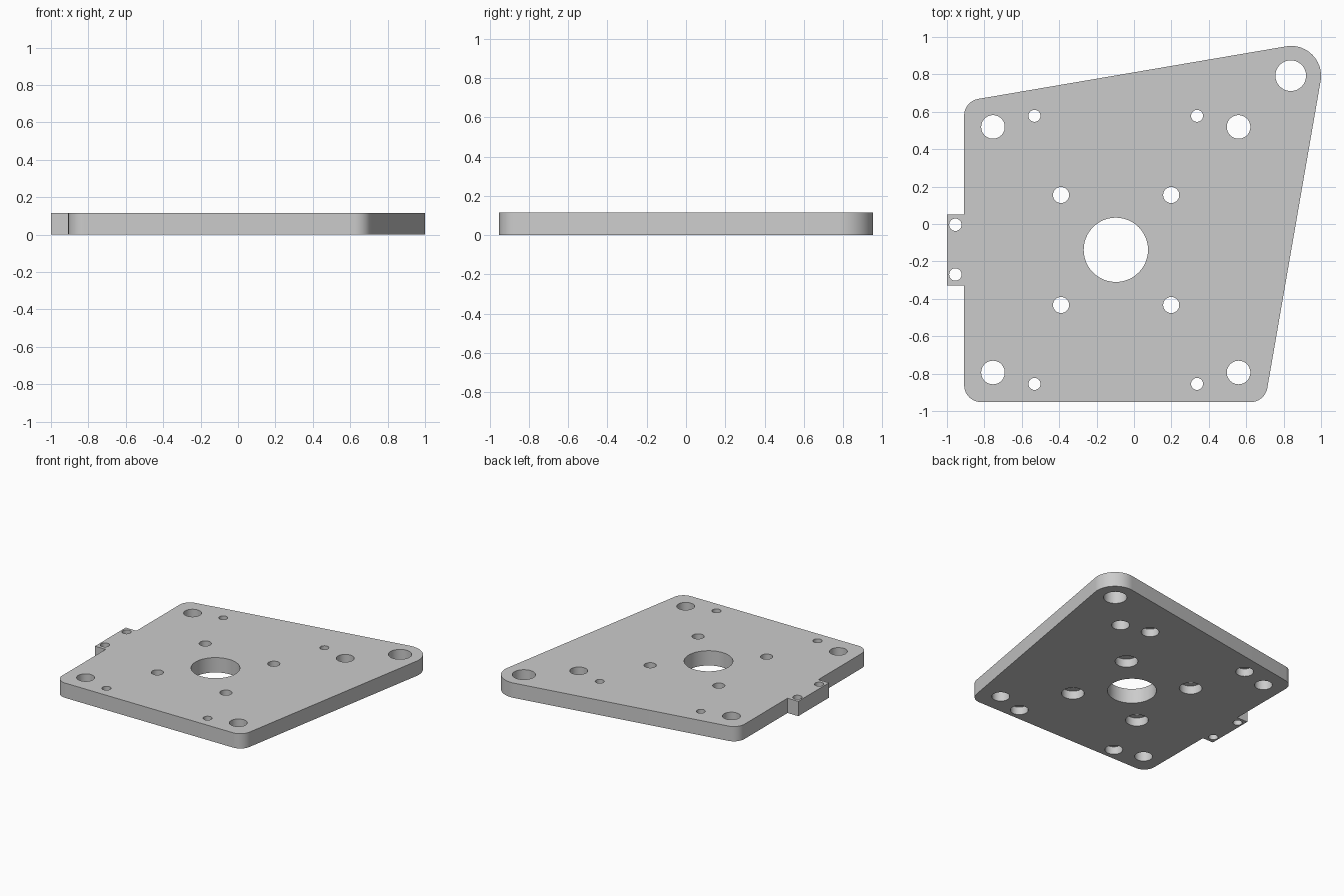
import bpy, bmesh
from math import cos, sin, pi, radians

cube = bpy.data.objects.get("Cube")
if cube:
    bpy.data.objects.remove(cube, do_unlink=True)

THICK = 0.115
TILT = 9.76          # slant of the two skewed edges, degrees
LEFT = -0.908


def arc(cx, cy, r, start, end, steps):
    angles = [radians(start + (end - start) * i / steps) for i in range(steps + 1)]
    return [(cx + r * cos(a), cy + r * sin(a)) for a in angles]


def new_object(name, bm):
    bmesh.ops.recalc_face_normals(bm, faces=bm.faces)
    mesh = bpy.data.meshes.new(name)
    bm.to_mesh(mesh)
    bm.free()
    obj = bpy.data.objects.new(name, mesh)
    bpy.context.collection.objects.link(obj)
    return obj


def add_bore(bm, x, y, profile, n=48):
    """Closed stepped cylinder from (radius, z) pairs, bottom to top."""
    rings = [[bm.verts.new((x + r * cos(2 * pi * i / n), y + r * sin(2 * pi * i / n), z))
              for i in range(n)] for r, z in profile]
    for a, b in zip(rings, rings[1:]):
        for i in range(n):
            j = (i + 1) % n
            bm.faces.new((a[i], a[j], b[j], b[i]))
    bm.faces.new(rings[0][::-1])
    bm.faces.new(rings[-1])


# Plate outline: four rounded corners and a square tab on one side
r = 0.09
outline = arc(LEFT + r, -0.952 + r, r, 180, 270, 12)
outline += arc(0.624, -0.952 + r, r, 270, 360 - TILT, 12)
outline += arc(0.84, 0.792, 0.16, -TILT, 90 + TILT, 24)
outline += arc(LEFT + r, 0.58, r, 90 + TILT, 180, 12)
outline += [(LEFT, 0.05), (-1, 0.05), (-1, -0.328), (LEFT, -0.328)]

bm = bmesh.new()
base = bm.faces.new([bm.verts.new((x, y, 0)) for x, y in outline])
top = bmesh.ops.extrude_face_region(bm, geom=[base])["geom"]
bmesh.ops.translate(bm, vec=(0, 0, THICK),
                    verts=[g for g in top if isinstance(g, bmesh.types.BMVert)])
plate = new_object("mounting_plate", bm)

# Hole groups: x positions, y positions, radius, counterbore radius, counterbore depth
hole_groups = [
    ((-0.097,), (-0.138,), 0.172, 0, 0),               # central bore
    ((0.838,), (0.793,), 0.082, 0, 0),                 # pivot hole
    ((-0.754, 0.559), (0.519, -0.794), 0.063, 0, 0),   # corner holes
    ((-0.39, 0.199), (0.155, -0.433), 0.043, 0.08, 0.065),
    ((-0.532, 0.337), (0.578, -0.855), 0.032, 0.063, 0.06),
    ((-0.955,), (-0.004, -0.27), 0.033, 0, 0),         # tab holes
]
bm = bmesh.new()
for xs, ys, radius, wide, depth in hole_groups:
    profile = [(radius, -0.05), (radius, THICK + 0.05)]
    if wide:
        profile = [(wide, -0.05), (wide, depth), (radius, depth), profile[1]]
    for x in xs:
        for y in ys:
            add_bore(bm, x, y, profile)
cutter = new_object("hole_cutter", bm)
cutter.hide_render = True

# Drill the plate, then drop the cutter
mod = plate.modifiers.new("Holes", "BOOLEAN")
mod.operation = "DIFFERENCE"
mod.solver = "EXACT"
mod.object = cutter
bpy.ops.object.select_all(action="DESELECT")
bpy.context.view_layer.objects.active = plate
plate.select_set(True)
bpy.ops.object.modifier_apply(modifier=mod.name)
bpy.data.objects.remove(cutter, do_unlink=True)
bpy.ops.object.shade_smooth_by_angle(angle=radians(30))
